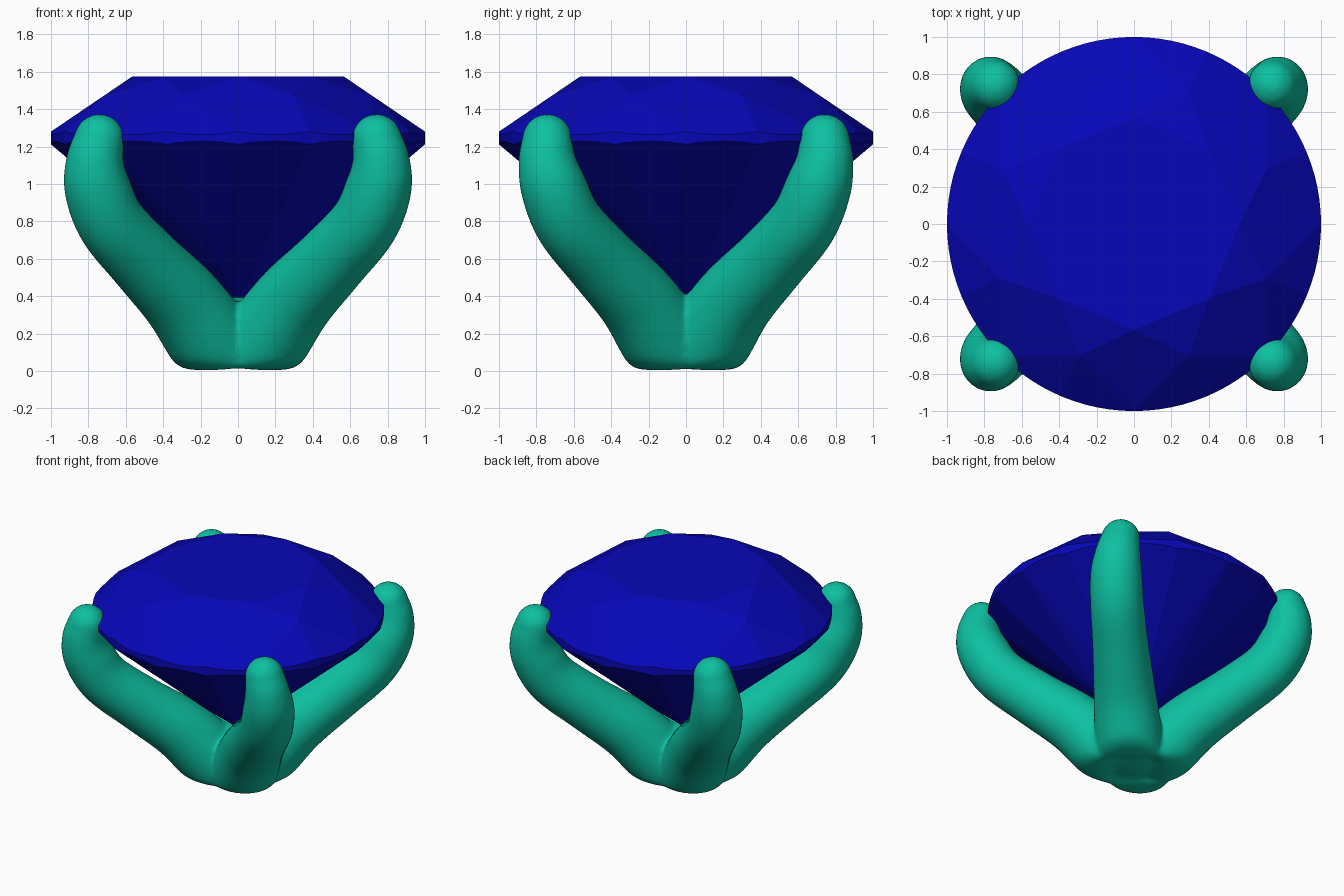
import bpy, bmesh
from math import sin, cos, pi, radians, exp
from mathutils import Vector

if "Cube" in bpy.data.objects:
    bpy.data.objects.remove(bpy.data.objects["Cube"])


def finish(bm, name, color):
    me = bpy.data.meshes.new(name)
    bm.to_mesh(me)
    bm.free()
    ob = bpy.data.objects.new(name, me)
    bpy.context.collection.objects.link(ob)
    mat = bpy.data.materials.new(name + "_color")
    mat.diffuse_color = (*color, 1)
    mat.use_nodes = True
    mat.node_tree.nodes["Principled BSDF"].inputs["Base Color"].default_value = mat.diffuse_color
    me.materials.append(mat)
    return ob


# Gem: round brilliant cut, hull of table, star, girdle, ridge and culet points
TABLE_R, TABLE_Z, TOP_Z, LOW_Z, CULET_Z = 0.565, 1.575, 1.28, 1.212, 0.365
STEP, HALF = radians(22.5), cos(radians(11.25))
bezel = (TABLE_Z - TOP_Z) / (1 - TABLE_R)
pavilion = LOW_Z - CULET_Z
star_r, ridge_r = 0.767, 0.22
star_z = TABLE_Z - bezel * (star_r * cos(STEP) - TABLE_R)
ridge_z = CULET_Z + pavilion * ridge_r * cos(STEP)
up_slope = (star_z - TOP_Z) / (HALF - star_r * HALF)
low_slope = (LOW_Z - ridge_z) / (HALF - ridge_r * HALF)

bm = bmesh.new()


def polar(r, a, z):
    bm.verts.new((r * cos(a), r * sin(a), z))


for i in range(8):
    polar(TABLE_R, 2 * i * STEP, TABLE_Z)
    polar(star_r, (2 * i + 1) * STEP, star_z)
    polar(ridge_r, (2 * i + 1) * STEP, ridge_z)
for i in range(96):
    a = i * 2 * pi / 96
    bulge = cos(a % STEP - STEP / 2) - HALF if i % 6 else 0
    polar(1, a, TOP_Z - up_slope * bulge)      # scalloped girdle edges
    polar(1, a, LOW_Z + low_slope * bulge)
polar(0, 0, CULET_Z)
bmesh.ops.convex_hull(bm, input=bm.verts[:])
bmesh.ops.dissolve_limit(bm, angle_limit=radians(0.6), verts=bm.verts[:], edges=bm.edges[:])
bmesh.ops.recalc_face_normals(bm, faces=bm.faces[:])
finish(bm, "gem", (0.002, 0.002, 0.48))


# Claw setting: four tapering arms fused at a flattened base (x, y, z, radius)
PATH = [(.05, .03, .03, .24), (.17, .14, .2, .232), (.305, .265, .385, .215),
        (.495, .45, .585, .195), (.675, .625, .79, .185), (.752, .707, .98, .178),
        (.765, .742, 1.12, .156), (.742, .742, 1.24, .135)]


def catmull(pts, n):
    p = [Vector(q) for q in pts]
    p = [2 * p[0] - p[1]] + p + [2 * p[-1] - p[-2]]
    out = []
    for a, b, c, d in zip(p, p[1:], p[2:], p[3:]):
        for k in range(n):
            t = k / n
            out.append(0.5 * (2 * b + (c - a) * t + (2 * a - 5 * b + 4 * c - d) * t * t
                              + (3 * b - a - 3 * c + d) * t ** 3))
    return out + [p[-2]]


def add_arm(bm, sx, sy, sides=24):
    pts = catmull(PATH, 6)
    pos = [Vector((q[0] * sx, q[1] * sy, q[2])) for q in pts]
    rad = [q[3] for q in pts]
    side = Vector((-sy, sx, 0)).normalized()
    rings = []
    for i, c in enumerate(pos):
        t = (pos[min(i + 1, len(pos) - 1)] - pos[max(i - 1, 0)]).normalized()
        rings.append((c, t, rad[i]))
    # rounded tip
    c, t, r = rings[-1]
    rings += [(c + t * r * sin(u), t, r * cos(u)) for u in (.3, .6, .9, 1.2, 1.45)]
    loops = []
    for c, t, r in rings:
        u = (side - t * side.dot(t)).normalized()
        v = t.cross(u)
        loops.append([bm.verts.new(c + r * (u * cos(2 * pi * k / sides) + v * sin(2 * pi * k / sides)))
                      for k in range(sides)])
    for a, b in zip(loops, loops[1:]):
        for k in range(sides):
            j = (k + 1) % sides
            bm.faces.new((a[k], a[j], b[j], b[k]))
    bm.faces.new(loops[0][::-1])
    bm.faces.new(loops[-1])


bm = bmesh.new()
for sx in (1, -1):
    for sy in (1, -1):
        add_arm(bm, sx, sy)
# rounded core that closes the middle of the base
core = bmesh.ops.create_uvsphere(bm, u_segments=24, v_segments=12, radius=0.22)["verts"]
bmesh.ops.translate(bm, verts=core, vec=(0, 0, 0.18))
# soft flattening of everything near the ground
SOFT = 0.07
for v in bm.verts:
    if v.co.z < SOFT:
        v.co.z = SOFT * exp((v.co.z - SOFT) / SOFT)
bmesh.ops.recalc_face_normals(bm, faces=bm.faces[:])
claws = finish(bm, "claw_setting", (0.004, 0.53, 0.36))
rem = claws.modifiers.new("fuse", 'REMESH')
rem.mode = 'VOXEL'
rem.voxel_size = 0.018
rem.use_smooth_shade = True
smo = claws.modifiers.new("soften", 'SMOOTH')
smo.factor = 0.5
smo.iterations = 8
